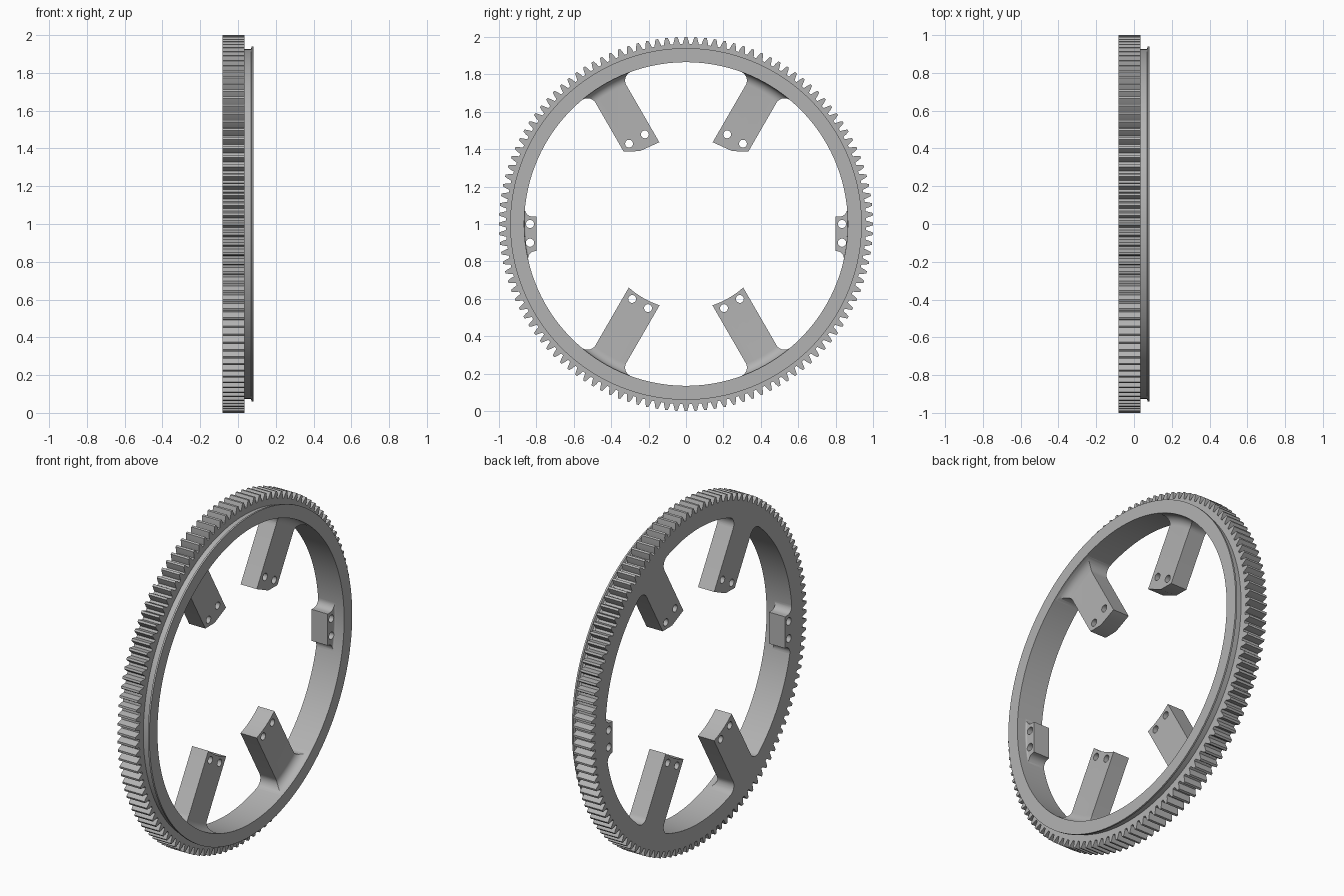
import bpy, bmesh, math
from mathutils import Vector

BACK, STEP, FRONT = -0.083, 0.034, 0.083   # gear back, gear front, flange front
BORE, ROOT, TIP = 0.865, 0.962, 1.0
ARM_TOP = 0.022
TEETH = 120

cube = bpy.data.objects.get("Cube")
if cube:
    bpy.data.objects.remove(cube, do_unlink=True)

steel = bpy.data.materials.new("grey_steel")
steel.use_nodes = True
GREY = (0.45, 0.45, 0.45, 1)
steel.diffuse_color = GREY
bsdf = next(n for n in steel.node_tree.nodes if n.type == 'BSDF_PRINCIPLED')
bsdf.inputs["Base Color"].default_value = GREY


def make(name, bm):
    bmesh.ops.recalc_face_normals(bm, faces=bm.faces)
    mesh = bpy.data.meshes.new(name)
    bm.to_mesh(mesh)
    bm.free()
    mesh.materials.append(steel)
    obj = bpy.data.objects.new(name, mesh)
    obj.location.z = 1
    bpy.context.collection.objects.link(obj)
    return obj


def bridge(bm, a, b):
    for i in range(len(a)):
        j = (i + 1) % len(a)
        bm.faces.new((a[i], a[j], b[j], b[i]))


def ring(bm, x, points):
    return [bm.verts.new((x, y, z)) for y, z in points]


def circle(r, n, cy=0, cz=0):
    return [(cy + r * math.sin(math.tau * i / n), cz + r * math.cos(math.tau * i / n))
            for i in range(n)]


# Toothed ring: one closed section swept round the x axis
tooth = [(-0.36, ROOT), (-0.25, 0.982), (-0.12, TIP), (0.12, TIP), (0.25, 0.982), (0.36, ROOT)]
angles = [math.tau * (t + f) / TEETH for t in range(TEETH) for f, r in tooth]


def sweep_loop(radius):
    radii = [r for f, r in tooth] * TEETH if radius is None else [radius] * len(angles)
    return [(r * math.sin(a), r * math.cos(a)) for a, r in zip(angles, radii)]


section = [(BACK, BORE), (BACK, None), (STEP, None), (STEP, 0.926),
           (0.068, 0.926), (0.073, 0.94), (FRONT, 0.94), (FRONT, BORE)]
bm = bmesh.new()
loops = [ring(bm, x, sweep_loop(r)) for x, r in section]
for k in range(len(loops)):
    bridge(bm, loops[k], loops[(k + 1) % len(loops)])
gear = make("ring_gear", bm)


def face_cutter(g):
    """Solid that lowers the arm face and leaves a fillet of radius g at the bore."""
    prof = [(ARM_TOP + g - g * math.cos(t * math.pi / 16), BORE - g + g * math.sin(t * math.pi / 16))
            for t in range(9)]
    prof.append((0.15, BORE + 0.02))
    bm = bmesh.new()
    rings = [ring(bm, x, circle(r, 180)) for x, r in prof]
    for a, b in zip(rings, rings[1:]):
        bridge(bm, a, b)
    bm.faces.new(rings[0])
    bm.faces.new(rings[-1])
    return make("face_cutter", bm)


def hole_cutter(centres, r):
    bm = bmesh.new()
    for c in centres:
        a, b = (ring(bm, x, circle(r, 24, *c)) for x in (-0.2, 0.2))
        bridge(bm, a, b)
        bm.faces.new(a)
        bm.faces.new(b)
    return make("hole_cutter", bm)


def root_fillet(p, side, f):
    """Arc from the arm edge at offset p, tangent to the bore."""
    cu = p + side * f
    c = Vector((cu, math.sqrt((BORE - f) ** 2 - cu ** 2)))
    end = math.atan2(c.y, c.x)
    start = math.pi if side > 0 else 0
    return [c + f * Vector((math.cos(a), math.sin(a)))
            for a in (start + (end - start) * i / 10 for i in range(11))]


def bracket(name, angle, tip, holes, hole_r, f, g):
    """Mirrored pair of arms; tip and holes are (sideways, radial) points."""
    d = Vector((math.cos(angle), math.sin(angle)))
    e = Vector((math.sin(angle), -math.cos(angle))) if angle > 0 else Vector((-d.y, d.x))
    place = lambda p: tuple(e * p[0] + d * p[1])
    right = root_fillet(tip[-1][0], 1, f)
    left = root_fillet(tip[0][0], -1, f)
    # outer edge sits just inside the ring wall
    a0, a1 = (math.atan2(q.y, q.x) for q in (right[-1], left[-1]))
    r = BORE + 0.004
    outer = [(r * math.cos(a), r * math.sin(a))
             for a in (a0 + (a1 - a0) * i / 24 for i in range(25))]
    outline = [place(p) for p in list(tip) + right + outer + left[::-1]]
    bm = bmesh.new()
    low, high = ring(bm, BACK, outline), ring(bm, 0.078, outline)
    bridge(bm, low, high)
    bm.faces.new(low)
    bm.faces.new(high)
    obj = make(name, bm)
    cutters = [face_cutter(g), hole_cutter([place(h) for h in holes], hole_r)]
    for cutter in cutters:
        cutter.hide_render = True
        mod = obj.modifiers.new("cut", 'BOOLEAN')
        mod.operation, mod.solver, mod.object = 'DIFFERENCE', 'EXACT', cutter
    obj.modifiers.new("pair", 'MIRROR').use_axis = (False, True, False)
    obj.modifiers["pair"].use_mirror_merge = False
    # bake the cuts, then drop the cutters
    graph = bpy.context.evaluated_depsgraph_get()
    baked = bpy.data.meshes.new_from_object(obj.evaluated_get(graph))
    obj.modifiers.clear()
    obj.data = baked
    for cutter in cutters:
        bpy.data.objects.remove(cutter, do_unlink=True)
    return obj


# Upper arms with an angled tip, lower arms with a concave tip, short side tabs
W = 0.095
arc_tip = [(W * i / 6, math.sqrt(0.457 ** 2 - (W * i / 6) ** 2)) for i in range(-6, 7)]
parts = [
    gear,
    bracket("upper_arms", math.radians(60), [(-W, 0.45), (0.02, 0.461), (W, 0.503)],
            [(-0.049, 0.525), (0.049, 0.524)], 0.021, 0.05, 0.05),
    bracket("lower_arms", math.radians(-60), arc_tip,
            [(-0.049, 0.491), (0.049, 0.491)], 0.021, 0.05, 0.05),
    bracket("side_tabs", 0, [(-0.145, 0.8), (0.04, 0.8)],
            [(-0.1, 0.834), (0, 0.834)], 0.022, 0.04, 0.008),
]

# Smooth curved walls, crisp edges
for obj in parts:
    bpy.ops.object.select_all(action='DESELECT')
    obj.select_set(True)
    bpy.context.view_layer.objects.active = obj
    bpy.ops.object.shade_smooth_by_angle(angle=math.radians(25))
